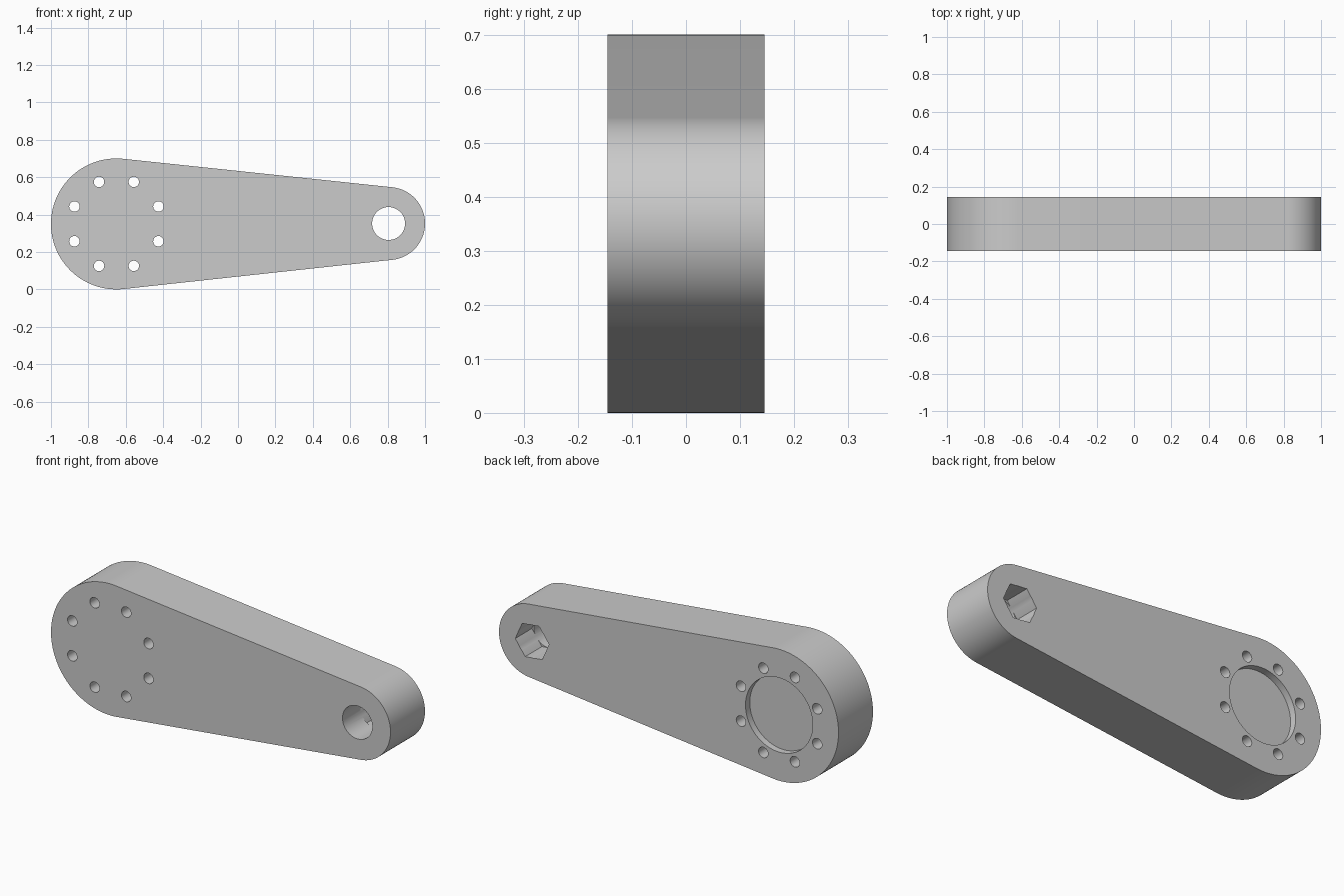
import bpy, bmesh, math
from mathutils import Vector

cube = bpy.data.objects.get("Cube")
if cube:
    bpy.data.objects.remove(cube, do_unlink=True)

HALF = 0.145                       # half thickness
BIG, BIG_R = Vector((-0.65, 0.35)), 0.35
SMALL, SMALL_R = Vector((0.805, 0.352)), 0.195
TILT = math.asin((BIG_R - SMALL_R) / (SMALL.x - BIG.x))   # slope of the straight edges

grey = bpy.data.materials.new("plain grey")
grey.use_nodes = True
grey.diffuse_color = (0.6, 0.6, 0.6, 1)
grey.node_tree.nodes["Principled BSDF"].inputs["Base Color"].default_value = (0.6, 0.6, 0.6, 1)


def arc(centre, radius, start, end, steps):
    angles = [start + (end - start) * i / steps for i in range(steps + 1)]
    return [centre + radius * Vector((math.cos(a), math.sin(a))) for a in angles]


def prism(name, outline, y0, y1):
    """Extrude an x-z outline from y0 to y1."""
    bm = bmesh.new()
    face = bm.faces.new([bm.verts.new((p.x, y0, p.y)) for p in outline])
    ext = bmesh.ops.extrude_face_region(bm, geom=[face])
    moved = [v for v in ext["geom"] if isinstance(v, bmesh.types.BMVert)]
    bmesh.ops.translate(bm, verts=moved, vec=(0, y1 - y0, 0))
    bmesh.ops.recalc_face_normals(bm, faces=bm.faces)
    mesh = bpy.data.meshes.new(name)
    bm.to_mesh(mesh)
    bm.free()
    mesh.materials.append(grey)
    obj = bpy.data.objects.new(name, mesh)
    bpy.context.collection.objects.link(obj)
    return obj


def cut(name, centre, radius, y0, y1, sides, turn=0.0):
    """Cut a round or many-sided pocket into the arm."""
    outline = arc(centre, radius, turn, turn + math.tau, sides)[:-1]
    cutter = prism(name, outline, y0, y1)
    cutter.hide_render = True
    mod = arm.modifiers.new(name, "BOOLEAN")
    mod.operation, mod.solver, mod.object = "DIFFERENCE", "EXACT", cutter
    bpy.context.view_layer.objects.active = arm
    bpy.ops.object.modifier_apply(modifier=name)
    bpy.data.objects.remove(cutter, do_unlink=True)


# Tapered arm: two round ends joined by tangent edges
quarter = math.pi / 2
outline = arc(SMALL, SMALL_R, TILT - quarter, quarter - TILT, 48)
outline += arc(BIG, BIG_R, quarter - TILT, 3 * quarter + TILT, 72)
arm = prism("tapered_arm", outline, -HALF, HALF)

# Ring of bolt holes
for i in range(8):
    a = math.tau * (i + 0.5) / 8
    spot = BIG + 0.243 * Vector((math.cos(a), math.sin(a)))
    cut("bolt_hole", spot, 0.028, -1, 1, 24)

# Round recess on the back
cut("round_recess", BIG, 0.198, HALF - 0.036, 1, 64)

# Pivot hole with a six-sided nut pocket on the back
cut("pivot_hole", SMALL, 0.088, -1, 1, 48)
cut("nut_pocket", SMALL, 0.1, HALF - 0.14, 1, 6, -TILT)

# Smooth curved walls, sharp rims
bpy.ops.object.select_all(action="DESELECT")
arm.select_set(True)
bpy.context.view_layer.objects.active = arm
bpy.ops.object.shade_smooth_by_angle(angle=math.radians(30))
